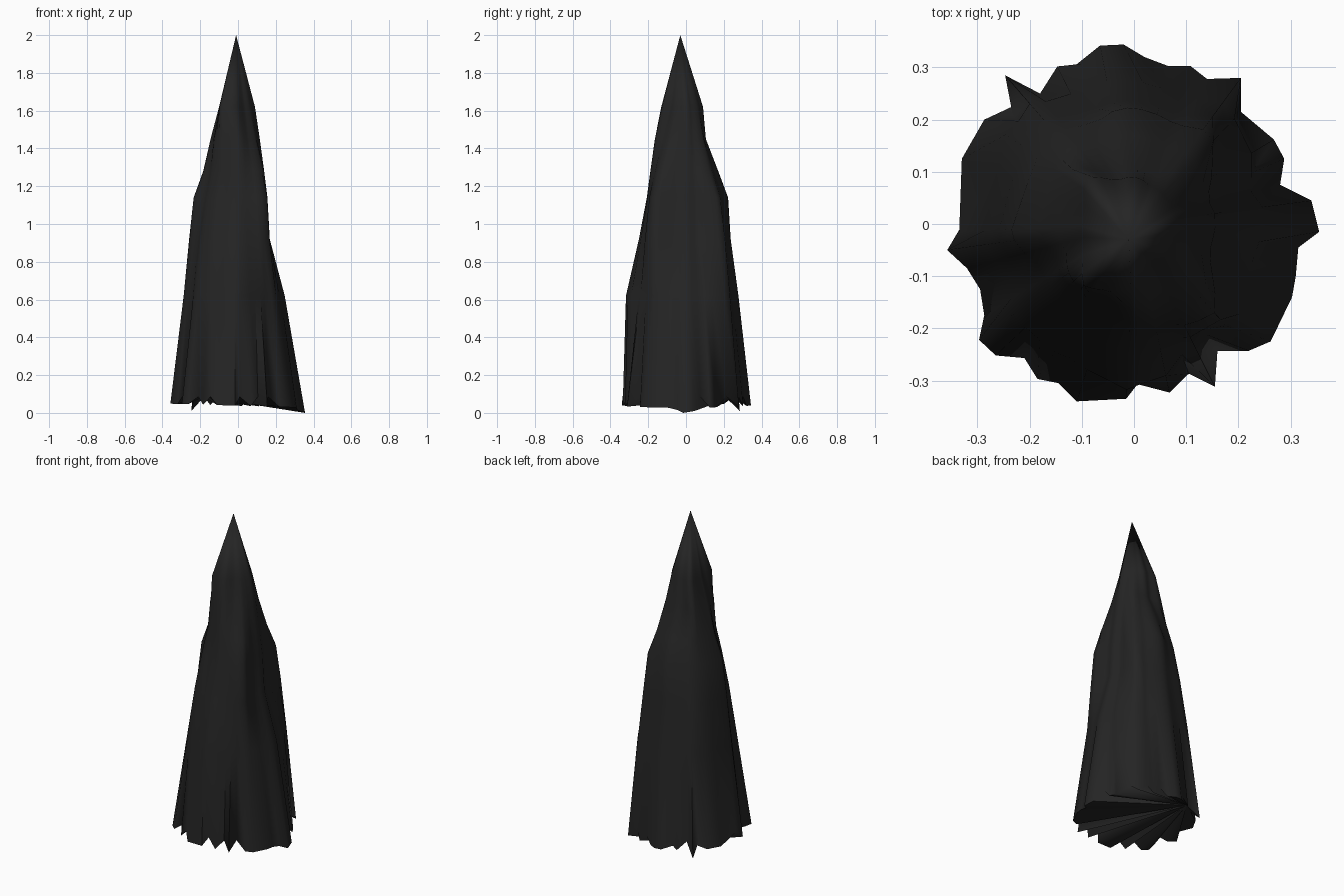
import bpy, bmesh, math, random

if "Cube" in bpy.data.objects:
    bpy.data.objects.remove(bpy.data.objects["Cube"])
random.seed(4)

# ragged footprint, clockwise from the right
RIM = [(.355,-.015), (.315,-.045), (.31,-.10), (.303,-.14), (.262,-.225), (.22,-.243),
       (.16,-.243), (.155,-.312), (.105,-.287), (.068,-.323), (.01,-.303), (-.015,-.335),
       (-.11,-.34), (-.145,-.305), (-.185,-.297), (-.21,-.257), (-.265,-.252), (-.297,-.222),
       (-.287,-.175), (-.295,-.125), (-.32,-.085), (-.358,-.05), (-.335,-.015), (-.33,.125),
       (-.287,.20), (-.232,.207), (-.247,.285), (-.18,.25), (-.147,.302), (-.10,.307),
       (-.065,.342), (-.02,.344), (.02,.32), (.065,.303), (.108,.303), (.14,.278),
       (.205,.28), (.205,.215), (.268,.162), (.288,.125), (.28,.075), (.34,.045)]
LOW_POINTS = {0: 0, 1: .015, 41: .01, 26: .01}   # hem points that hang lowest

# height, then how far the body reaches in eight directions: E NE N NW W SW S SE
RINGS = [(.62, .245, .29, .275, .305, .288, .285, .32, .265),
         (.92, .167, .26, .235, .265, .26, .24, .25, .255),
         (1.14, .155, .225, .222, .225, .237, .20, .208, .24),
         (1.28, .138, .17, .17, .19, .185, .17, .19, .19),
         (1.45, .115, .12, .105, .16, .145, .16, .165, .13),
         (1.62, .09, .08, .09, .125, .10, .155, .138, .085)]
APEX = (-.01, -.03, 2)
VALLEYS = [-112, -68, -22, 22, 68, 112, 157, 203]   # pleats between the ridges
n = len(RIM)


def ring_radius(reach, angle):
    """Blend of the eight reaches, never poking past any of them."""
    t = (angle / (math.pi / 4)) % 8
    i, f = int(t) % 8, t - int(t)
    r = reach[i] * (1 - f) + reach[(i + 1) % 8] * f
    for k, h in enumerate(reach):
        c = math.cos(angle - k * math.pi / 4)
        if c > .3:
            r = min(r, h / c)
    return r


def pleat(angle):
    """Shallow V-shaped groove at each valley angle."""
    d = min(abs((math.degrees(angle) - v + 180) % 360 - 180) for v in VALLEYS)
    return 1 - .07 * max(0, 1 - d / 15)


bm = bmesh.new()
dist = [math.hypot(x, y) for x, y in RIM]

# torn hem: points hang down, the nicks between them sit higher
rim = []
for i, (x, y) in enumerate(RIM):
    nick = dist[i] < dist[i - 1] and dist[i] < dist[(i + 1) % n]
    z = LOW_POINTS.get(i, .085 if nick else .038 - .03 * x)
    rim.append(bm.verts.new((x, y, z)))
loops = [rim]

# pleated rings that narrow towards the tip
for height, *reach in RINGS:
    fade = .5 * (1 - height / 1.7)
    verts = []
    for i, (x, y) in enumerate(RIM):
        a = math.atan2(y, x)
        flute = 1 + fade * min(.03, dist[i] / .335 - 1)
        r = ring_radius(reach, a) * flute * pleat(a)
        verts.append(bm.verts.new((r * math.cos(a), r * math.sin(a), height)))
    loops.append(verts)

for lo, hi in zip(loops, loops[1:]):
    for i in range(n):
        j = (i + 1) % n
        bm.faces.new((lo[i], lo[j], hi[j]))
        bm.faces.new((lo[i], hi[j], hi[i]))

# pointed tip
tip = bm.verts.new(APEX)
for i in range(n):
    bm.faces.new((loops[-1][i], loops[-1][(i + 1) % n], tip))

# underside fanning from one nick in the hem
hub = 27
for k in range(1, n - 1):
    bm.faces.new((rim[hub], rim[(hub + k + 1) % n], rim[(hub + k) % n]))

bmesh.ops.recalc_face_normals(bm, faces=bm.faces)
mesh = bpy.data.meshes.new("spire")
bm.to_mesh(mesh)
bm.free()
spire = bpy.data.objects.new("spire", mesh)
bpy.context.collection.objects.link(spire)

# charcoal colour
mat = bpy.data.materials.new("charcoal")
mat.diffuse_color = (.018, .018, .018, 1)
mat.use_nodes = True
mat.node_tree.nodes["Principled BSDF"].inputs["Base Color"].default_value = mat.diffuse_color
mesh.materials.append(mat)

bpy.context.view_layer.objects.active = spire
spire.select_set(True)
bpy.ops.object.shade_smooth_by_angle(angle=math.radians(60))
